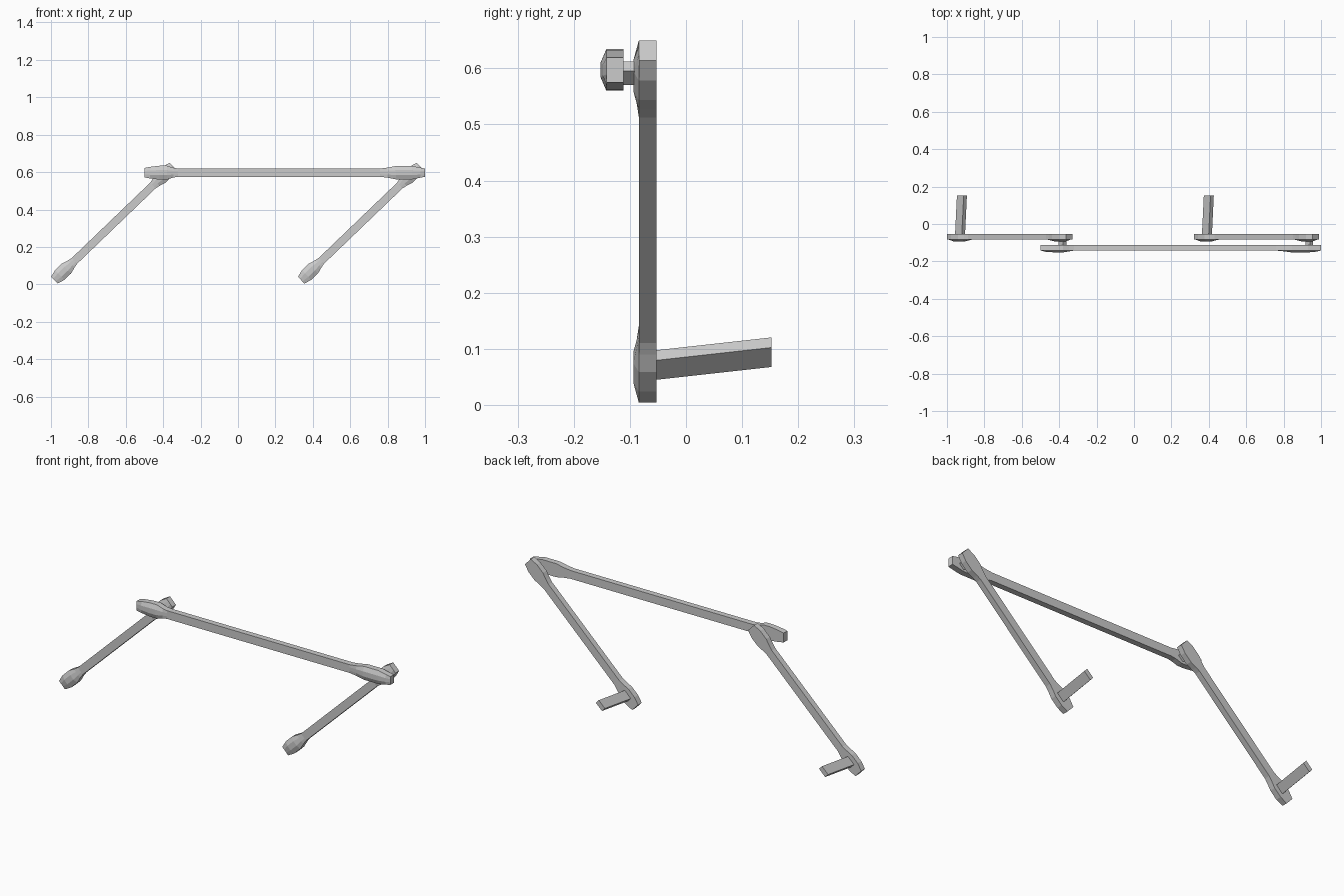
import bpy, bmesh, math

if "Cube" in bpy.data.objects:
    bpy.data.objects.remove(bpy.data.objects["Cube"])

ANGLE = math.atan2(0.61, 0.635)   # slope of the cranks


def mesh_object(name, rings):
    """Skin a closed solid through successive rings of points."""
    bm = bmesh.new()
    loops = [[bm.verts.new(p) for p in r] for r in rings]
    n = len(loops[0])
    for a, b in zip(loops, loops[1:]):
        for i in range(n):
            j = (i + 1) % n
            bm.faces.new((a[i], a[j], b[j], b[i]))
    bm.faces.new(loops[0])
    bm.faces.new(loops[-1])
    bmesh.ops.recalc_face_normals(bm, faces=bm.faces)
    me = bpy.data.meshes.new(name)
    bm.to_mesh(me)
    bm.free()
    ob = bpy.data.objects.new(name, me)
    bpy.context.collection.objects.link(ob)
    return ob


def rod(name, start, angle, y_front, y_back, stations):
    """Flat bar with swollen ends; stations = (distance, half width, bulge)."""
    c, s = math.cos(angle), math.sin(angle)
    rings = []
    for t, w, bulge in stations:
        section = [(-w, y_back), (-w, y_front), (-0.37 * w, y_front - bulge),
                   (0.37 * w, y_front - bulge), (w, y_front), (w, y_back)]
        rings.append([(start[0] + t * c - v * s, y, start[1] + t * s + v * c)
                      for v, y in section])
    return mesh_object(name, rings)


def peg(name, p0, p1, length, width):
    """Rectangular pin running along y, turned to the crank's slope."""
    c, s = math.cos(ANGLE), math.sin(ANGLE)
    corners = [(-1, -1), (1, -1), (1, 1), (-1, 1)]
    rings = []
    for x, y, z in (p0, p1):
        rings.append([(x + (u * length * c - v * width * s) / 2, y,
                       z + (u * length * s + v * width * c) / 2)
                      for u, v in corners])
    return mesh_object(name, rings)


# long connecting rod
rod("connecting_rod", (-0.5, 0.597), 0, -0.142, -0.111, [
    (0, 0.025, 0), (0.03, 0.031, 0.007), (0.08, 0.037, 0.010),
    (0.12, 0.037, 0.010), (0.155, 0.026, 0.004), (0.18, 0.022, 0),
    (1.26, 0.022, 0), (1.30, 0.027, 0.004), (1.345, 0.036, 0.010),
    (1.43, 0.036, 0.010), (1.475, 0.027, 0.006), (1.5, 0.022, 0)])

# two cranks with link pins and axle pegs
for side, dx in (("left", 0.0), ("right", 1.32)):
    rod(side + "_crank", (-0.982 + dx, 0.022), ANGLE, -0.084, -0.053, [
        (0, 0.025, 0), (0.04, 0.036, 0.010), (0.09, 0.036, 0.010),
        (0.125, 0.026, 0.004), (0.15, 0.021, 0), (0.73, 0.021, 0),
        (0.755, 0.026, 0.004), (0.79, 0.036, 0.010),
        (0.84, 0.036, 0.010), (0.88, 0.025, 0)])
    peg(side + "_link_pin", (-0.383 + dx, -0.112, 0.591),
        (-0.383 + dx, -0.08, 0.591), 0.036, 0.024)
    peg(side + "_axle_peg", (-0.93 + dx, -0.055, 0.071),
        (-0.92 + dx, 0.152, 0.094), 0.050, 0.025)
